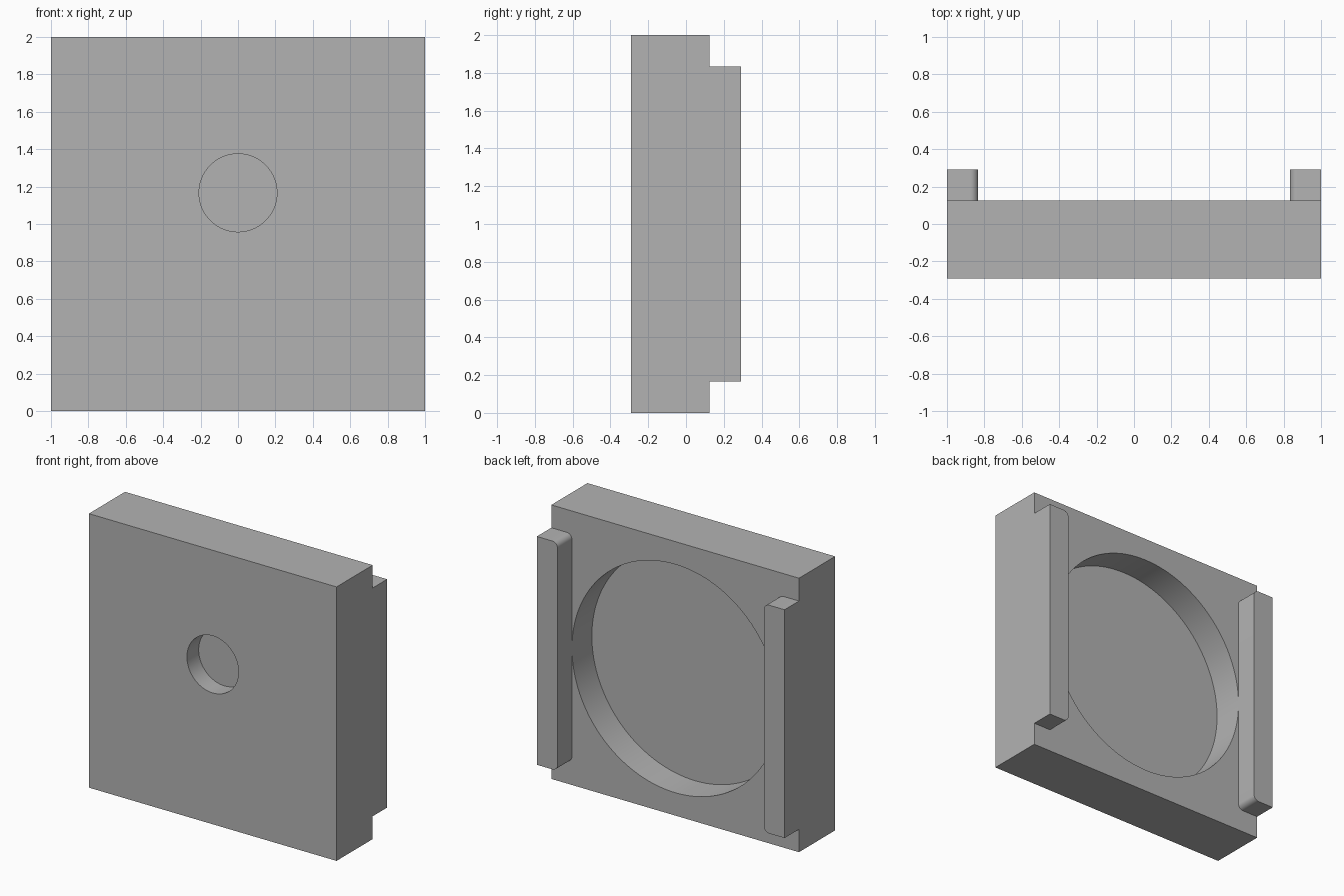
import bpy
import math

cube = bpy.data.objects.get("Cube")
if cube:
    bpy.data.objects.remove(cube, do_unlink=True)

U = 1 / 24                      # design module
FRONT, STEP, BACK = -7 * U, 3 * U, 7 * U

grey = bpy.data.materials.new("plain_grey")
grey.use_nodes = True
colour = (0.45, 0.45, 0.45, 1)
grey.diffuse_color = colour
grey.node_tree.nodes["Principled BSDF"].inputs["Base Color"].default_value = colour


def box(name, low, high):
    """Box between two corners, with its scale applied."""
    centre = [(a + b) / 2 for a, b in zip(low, high)]
    bpy.ops.mesh.primitive_cube_add(size=1, location=centre)
    ob = bpy.context.object
    ob.name = name
    ob.scale = [b - a for a, b in zip(low, high)]
    bpy.ops.object.transform_apply(location=False, rotation=False, scale=True)
    ob.data.materials.append(grey)
    return ob


def activate(ob):
    bpy.ops.object.select_all(action="DESELECT")
    ob.select_set(True)
    bpy.context.view_layer.objects.active = ob


def bore(target, radius, z, y0, y1):
    """Cut a round pocket along y."""
    bpy.ops.mesh.primitive_cylinder_add(
        vertices=128, radius=radius, depth=y1 - y0,
        location=(0, (y0 + y1) / 2, z), rotation=(math.pi / 2, 0, 0))
    cutter = bpy.context.object
    cutter.data.materials.append(grey)
    cutter.hide_render = True
    activate(target)
    mod = target.modifiers.new("bore", "BOOLEAN")
    mod.operation = "DIFFERENCE"
    mod.solver = "EXACT"
    mod.object = cutter
    bpy.ops.object.modifier_apply(modifier=mod.name)
    bpy.data.objects.remove(cutter, do_unlink=True)


def rail(name, side):
    """Back rail whose two inner end corners are rounded."""
    xs = sorted((side * 20 * U, side * 24 * U))
    ob = box(name, (xs[0], STEP, 4 * U), (xs[1], BACK, 44 * U))
    weights = ob.data.attributes.new("bevel_weight_edge", "FLOAT", "EDGE")
    for edge in ob.data.edges:
        a, b = (ob.data.vertices[i].co for i in edge.vertices)
        along_y = abs(a.y - b.y) > U
        inner = a.x * side < 0
        weights.data[edge.index].value = float(along_y and inner)
    activate(ob)
    mod = ob.modifiers.new("round", "BEVEL")
    mod.limit_method = "WEIGHT"
    mod.width = U
    mod.segments = 10
    bpy.ops.object.modifier_apply(modifier=mod.name)
    bpy.ops.object.shade_smooth_by_angle(angle=math.radians(30))


# Main block with a small front hole and a wide rear recess
block = box("block", (-1, FRONT, 0), (1, STEP, 2))
bore(block, 5 * U, 28 * U, FRONT - 0.1, FRONT + 3.25 * U)
bore(block, 20 * U, 1, STEP - 5.5 * U, STEP + 0.1)
activate(block)
bpy.ops.object.shade_smooth_by_angle(angle=math.radians(30))

# Side rails on the back
rail("left_rail", 1)
rail("right_rail", -1)
